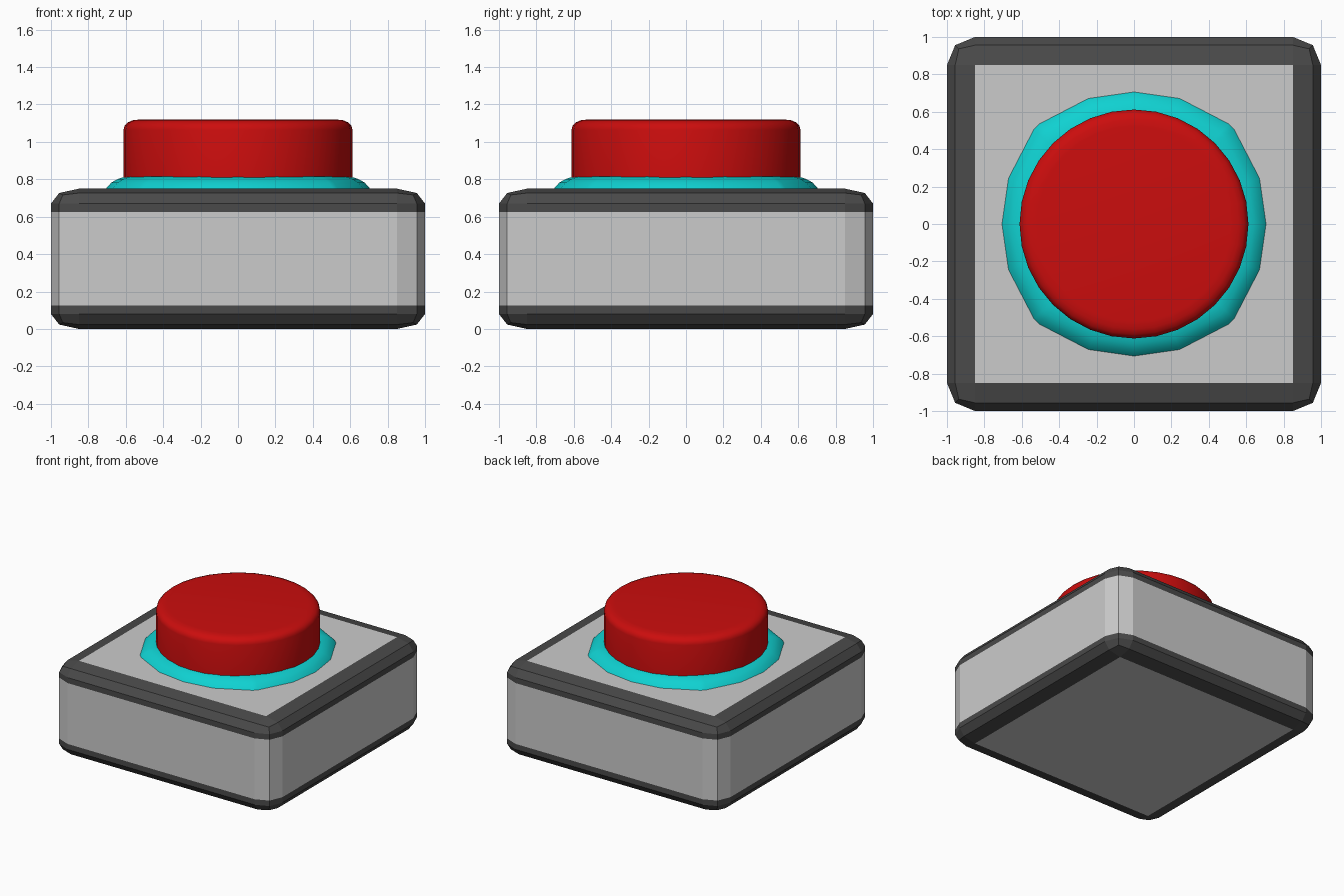
import bpy, bmesh
from math import radians, cos, sin, tau
from mathutils import Vector, Matrix

default = bpy.data.objects.get("Cube")
if default:
    bpy.data.objects.remove(default, do_unlink=True)


def material(name, rgb, roughness=0.6):
    mat = bpy.data.materials.new(name)
    mat.use_nodes = True
    mat.diffuse_color = (*rgb, 1)
    shader = mat.node_tree.nodes["Principled BSDF"]
    shader.inputs["Base Color"].default_value = (*rgb, 1)
    shader.inputs["Roughness"].default_value = roughness
    return mat


light_grey = material("light_grey", (0.60, 0.60, 0.60))
dark_grey = material("dark_grey", (0.068, 0.068, 0.068))
red = material("red", (0.60, 0.004, 0.004))
cyan = material("cyan", (0.005, 0.64, 0.64))


def make_object(name, bm, mats):
    bmesh.ops.recalc_face_normals(bm, faces=bm.faces)
    mesh = bpy.data.meshes.new(name)
    bm.to_mesh(mesh)
    bm.free()
    for mat in mats:
        mesh.materials.append(mat)
    obj = bpy.data.objects.new(name, mesh)
    bpy.context.collection.objects.link(obj)
    return obj


def smooth(obj, angle):
    bpy.ops.object.select_all(action='DESELECT')
    obj.select_set(True)
    bpy.context.view_layer.objects.active = obj
    bpy.ops.object.shade_smooth_by_angle(angle=radians(angle))


def loft(name, profile, outline, mat):
    """Stack rings of unit-scaled outline points along a (scale, z) profile."""
    bm = bmesh.new()
    rings = [[bm.verts.new((x * s, y * s, z)) for x, y in outline]
             for s, z in profile]
    count = len(outline)
    for low, high in zip(rings, rings[1:]):
        for i in range(count):
            j = (i + 1) % count
            bm.faces.new((low[i], low[j], high[j], high[i]))
    bm.faces.new(rings[0])
    bm.faces.new(rings[-1])
    return make_object(name, bm, [mat])


# Base: rounded box flattened in height, with dark rims at top and bottom
HEIGHT, FLATTEN, RIM = 0.75, 0.533, 0.125
bm = bmesh.new()
bmesh.ops.create_cube(bm, size=1, matrix=Matrix.Diagonal((2, 2, HEIGHT / FLATTEN, 1)))
bmesh.ops.bevel(bm, geom=bm.edges[:], offset=0.15, segments=2, profile=0.5,
                affect='EDGES')
bmesh.ops.scale(bm, vec=(1, 1, FLATTEN), verts=bm.verts)
bmesh.ops.translate(bm, vec=(0, 0, HEIGHT / 2), verts=bm.verts)
for z in (RIM, HEIGHT - RIM):
    bmesh.ops.bisect_plane(bm, geom=bm.verts[:] + bm.edges[:] + bm.faces[:],
                           plane_co=(0, 0, z), plane_no=(0, 0, 1))
bm.normal_update()
for face in bm.faces:
    in_rim = abs(face.calc_center_median().z - HEIGHT / 2) > HEIGHT / 2 - RIM
    face.material_index = int(in_rim and abs(face.normal.z) < 0.99)
make_object("base", bm, [light_grey, dark_grey])

# Collar: faceted sloping ring, slightly squared on the diagonals
collar_points = []
for quarter in range(4):
    for degrees, radius in ((0, 0.706), (20, 0.714), (43.5, 0.737),
                            (46.5, 0.737), (70, 0.714)):
        a = radians(degrees + 90 * quarter)
        collar_points.append((radius * cos(a), radius * sin(a)))
collar = loft("collar", [(1.03, 0.72), (1, 0.75), (0.96, 0.782), (0.91, 0.802),
                         (0.85, 0.815), (0.78, 0.818)], collar_points, cyan)
smooth(collar, 40)

# Push button: round drum with a softened top edge
circle = [(cos(tau * i / 32), sin(tau * i / 32)) for i in range(32)]
button = loft("push_button", [(0.612, 0.76), (0.612, 1.065), (0.606, 1.087),
                              (0.59, 1.104), (0.562, 1.116), (0.52, 1.12)],
              circle, red)
smooth(button, 40)
